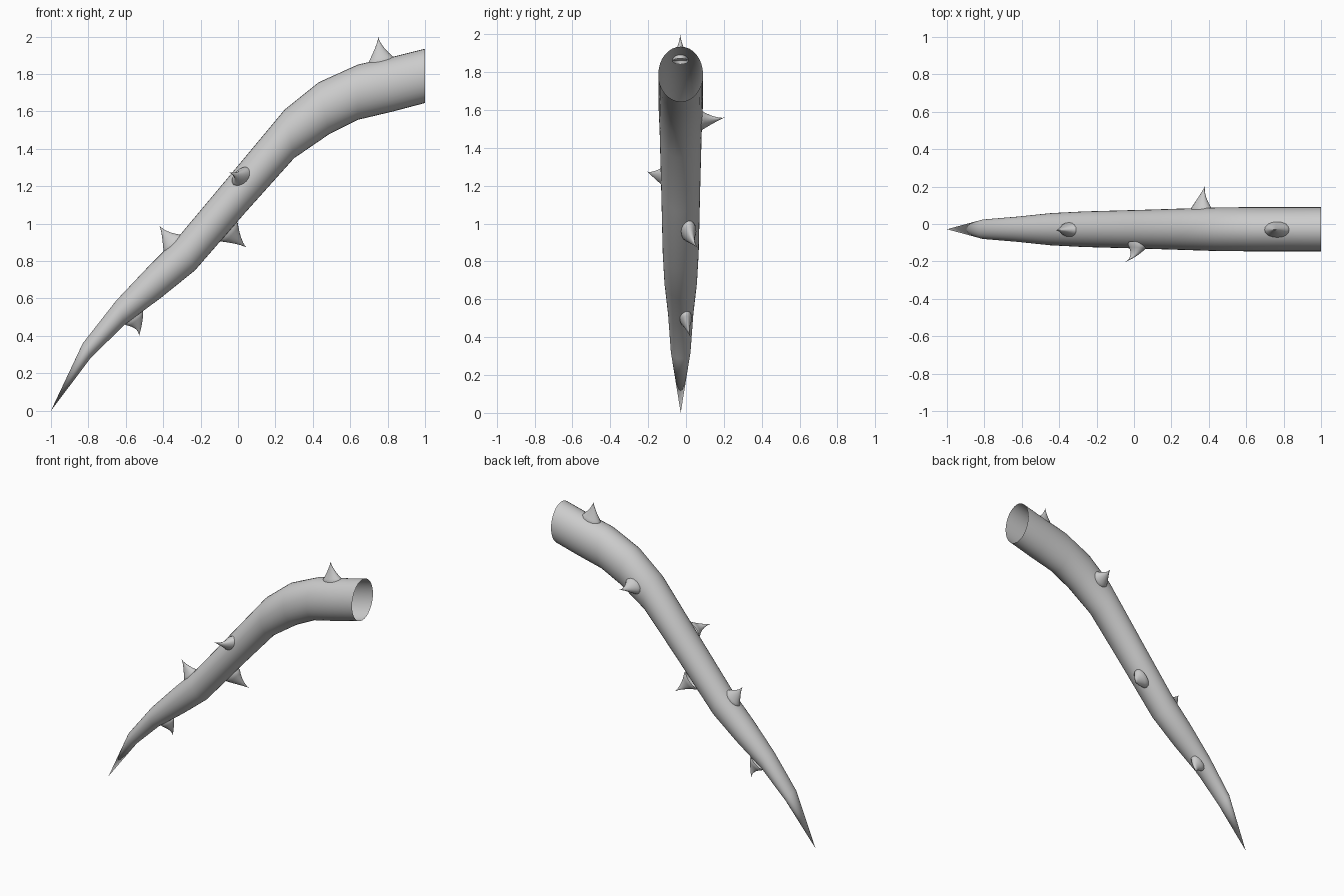
import bpy, bmesh, math
from mathutils import Vector as V

if "Cube" in bpy.data.objects:
    bpy.data.objects.remove(bpy.data.objects["Cube"])

SEG = 32
YC = -0.028


def skin(name, rings, tip, seg):
    """Loft (centre, half axis A, half axis B) ellipses and close on a point."""
    bm = bmesh.new()
    loops = []
    for c, a, b in rings:
        loops.append([bm.verts.new(c + a * math.cos(t) + b * math.sin(t))
                      for t in (2 * math.pi * i / seg for i in range(seg))])
    for r0, r1 in zip(loops, loops[1:]):
        for i in range(seg):
            j = (i + 1) % seg
            bm.faces.new((r0[i], r0[j], r1[j], r1[i]))
    apex = bm.verts.new(tip)
    last = loops[-1]
    for i in range(seg):
        bm.faces.new((last[i], last[(i + 1) % seg], apex))
    bmesh.ops.recalc_face_normals(bm, faces=bm.faces)
    # open shells: make sure faces point away from the ring centre
    f = bm.faces[0] if bm.faces.ensure_lookup_table() is None else None
    if f.normal.dot(f.calc_center_median() - (rings[0][0] + rings[1][0]) / 2) < 0:
        bmesh.ops.reverse_faces(bm, faces=bm.faces)
    me = bpy.data.meshes.new(name)
    bm.to_mesh(me)
    bm.free()
    for p in me.polygons:
        p.use_smooth = True
    ob = bpy.data.objects.new(name, me)
    bpy.context.collection.objects.link(ob)
    return ob


# Stem: upper edge x, z, lower edge x, z, half width in y (open thick end first)
STEM = [
    (1.00, 1.935, 1.00, 1.645, 0.118),
    (0.82, 1.890, 0.83, 1.600, 0.118),
    (0.64, 1.850, 0.64, 1.555, 0.118),
    (0.43, 1.755, 0.49, 1.480, 0.117),
    (0.25, 1.610, 0.30, 1.350, 0.111),
    (0.00, 1.310, 0.04, 1.060, 0.103),
    (-0.31, 0.940, -0.23, 0.750, 0.095),
    (-0.48, 0.770, -0.41, 0.605, 0.086),
    (-0.65, 0.590, -0.605, 0.460, 0.067),
    (-0.83, 0.360, -0.785, 0.285, 0.052),
]
rings = []
for ux, uz, lx, lz, w in STEM:
    up, lo = V((ux, YC, uz)), V((lx, YC, lz))
    rings.append(((up + lo) / 2, (up - lo) / 2, V((0, w, 0))))
skin("stem", rings, V((-1, YC, 0.0)), SEG)


def thorn(name, base, tip, out, along, half_len, half_wid):
    """Curved thorn with an oval foot sunk slightly into the stem."""
    base, tip = V(base), V(tip)
    out, along = V(out).normalized(), V(along).normalized()
    side = out.cross(along).normalized()
    mid = base + out * (tip - base).length * 0.5
    foot = base - out * 0.015
    n = 8
    rs = [(foot, along * half_len, side * half_wid)]
    for i in range(n):
        t = i / n
        c = base * (1 - t) ** 2 + mid * 2 * t * (1 - t) + tip * t * t
        k = (1 - t) ** 1.45
        rs.append((c, along * half_len * k, side * half_wid * k))
    skin(name, rs, tip, 16)


# Thorns: foot, tip, outward direction, stem direction, half length, half width
THORNS = {
    "top": ((0.765, -0.03, 1.872), (0.75, -0.03, 2.0), (-0.2, 0, 1), (1, 0, 0.22), 0.072, 0.042),
    "back": ((0.36, 0.08, 1.545), (0.38, 0.205, 1.56), (0, 1, 0), (0.8, 0, 0.6), 0.064, 0.045),
    "front": ((0.02, -0.115, 1.25), (-0.05, -0.205, 1.275), (-0.1, -1, 0.1), (0.7, 0, 0.7), 0.062, 0.042),
    "upper": ((-0.347, -0.03, 0.894), (-0.42, -0.035, 0.99), (-0.7, 0, 0.7), (0.75, 0, 0.66), 0.068, 0.038),
    "lower": ((-0.048, 0.015, 0.955), (0.045, 0.063, 0.872), (0.7, 0.15, -0.7), (0.68, 0, 0.73), 0.068, 0.04),
    "bottom": ((-0.553, 0.0, 0.493), (-0.53, 0.025, 0.395), (0.65, 0.1, -0.75), (0.78, 0, 0.62), 0.058, 0.032),
}
for name, args in THORNS.items():
    thorn(name + "_thorn", *args)
